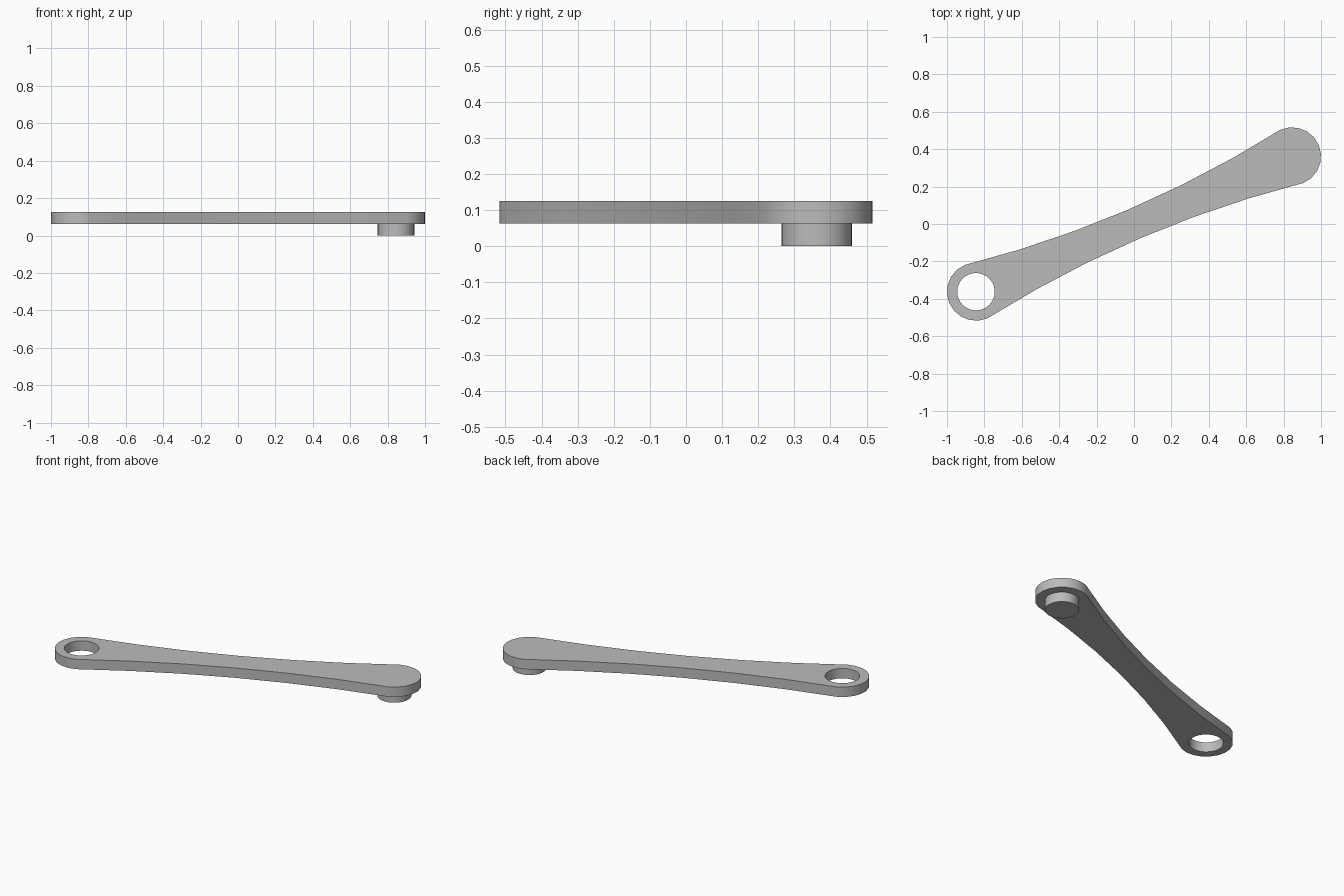
import bpy, bmesh
from math import sin, cos, pi, atan2, hypot
from mathutils import Matrix

if "Cube" in bpy.data.objects:
    bpy.data.objects.remove(bpy.data.objects["Cube"])

END_X, END_Y = 0.845, 0.362
REACH, TILT = hypot(END_X, END_Y), atan2(END_Y, END_X)
END_R, WAIST, BORE_R, PIN_R = 0.155, 0.083, 0.1, 0.098
LOW, HIGH = 0.0625, 0.125

grey = bpy.data.materials.new("grey metal")
grey.use_nodes = True
grey.diffuse_color = (0.5, 0.5, 0.5, 1)
grey.node_tree.nodes["Principled BSDF"].inputs["Base Color"].default_value = grey.diffuse_color


def arc(cx, radius, start, sweep, steps):
    return [(cx + radius * cos(start + sweep * i / steps),
             radius * sin(start + sweep * i / steps)) for i in range(steps)]


def plate(name, loops, bottom, top):
    """Fill closed outlines (later ones are holes) and extrude upward."""
    bm = bmesh.new()
    edges = []
    for loop in loops:
        verts = [bm.verts.new((x, y, bottom)) for x, y in loop]
        edges += [bm.edges.new((a, b)) for a, b in zip(verts, verts[1:] + verts[:1])]
    bmesh.ops.triangle_fill(bm, edges=edges, use_beauty=True)
    result = bmesh.ops.extrude_face_region(bm, geom=bm.faces[:], use_keep_orig=True)
    raised = [v for v in result["geom"] if isinstance(v, bmesh.types.BMVert)]
    bmesh.ops.translate(bm, verts=raised, vec=(0, 0, top - bottom))
    bmesh.ops.recalc_face_normals(bm, faces=bm.faces[:])
    bmesh.ops.transform(bm, matrix=Matrix.Rotation(TILT, 4, "Z"), verts=bm.verts[:])
    mesh = bpy.data.meshes.new(name)
    bm.to_mesh(mesh)
    bm.free()
    mesh.materials.append(grey)
    obj = bpy.data.objects.new(name, mesh)
    bpy.context.collection.objects.link(obj)
    bpy.ops.object.select_all(action="DESELECT")
    obj.select_set(True)
    bpy.context.view_layer.objects.active = obj
    bpy.ops.object.shade_smooth_by_angle(angle=pi / 6)


# Link bar: rounded ends joined by hollow-curved sides, half outline turned for the other half
steps = 6
half = arc(REACH, END_R, -pi / 2, pi, 10)
for i in range(steps):
    t = 1 - 2 * i / steps
    half.append((REACH * t, WAIST + (END_R - WAIST) * t * t))
outline = half + [(-x, -y) for x, y in half]
bore = arc(-REACH, BORE_R, 0, 2 * pi, 32)
plate("link_bar", [outline, bore], LOW, HIGH)

# Pin under the solid end
plate("pin", [arc(REACH, PIN_R, 0, 2 * pi, 32)], 0, LOW + 0.01)
